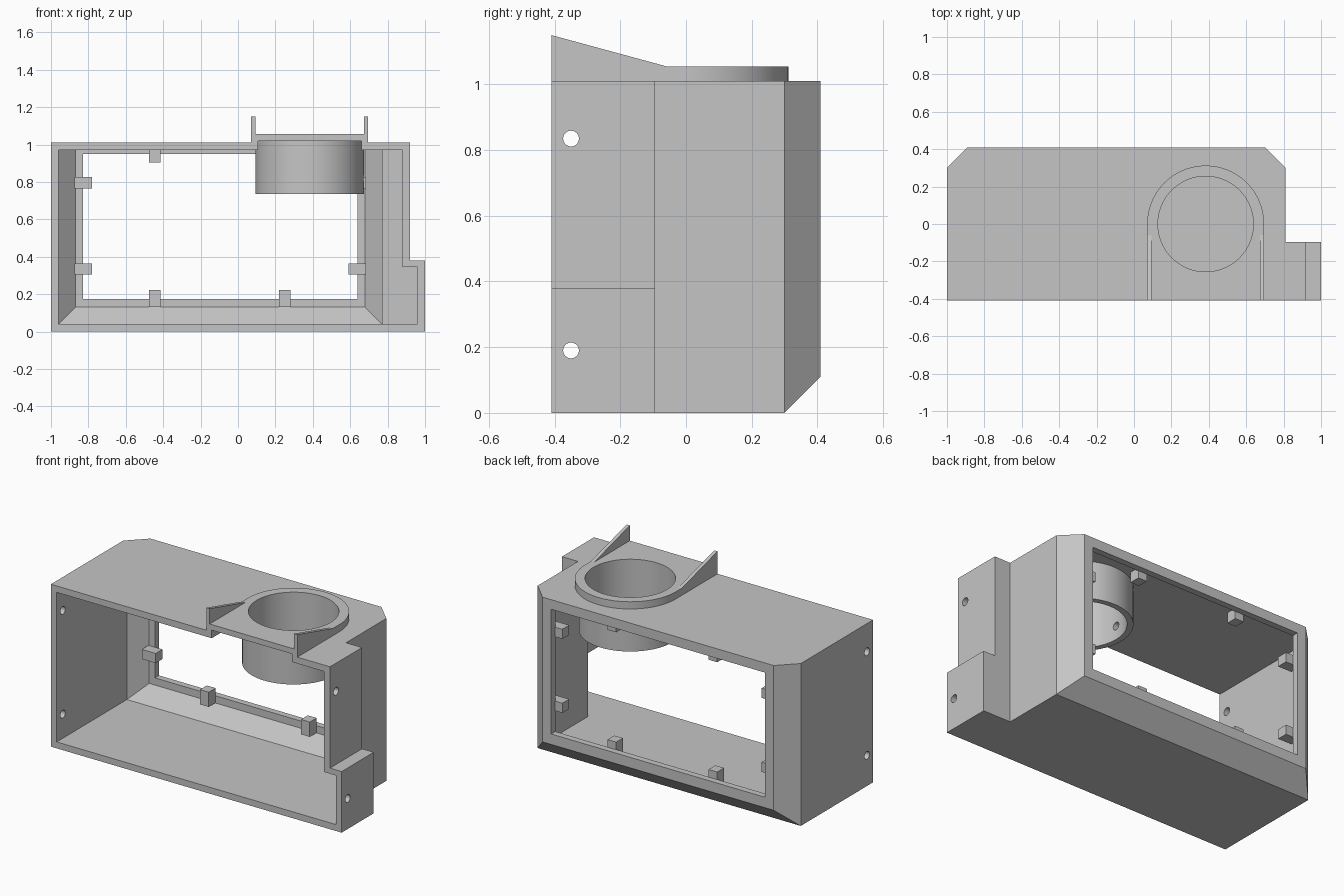
import bpy, bmesh
from math import cos, sin, pi, radians
from mathutils import Vector

cube = bpy.data.objects.get("Cube")
if cube:
    bpy.data.objects.remove(cube, do_unlink=True)

grey = bpy.data.materials.new("light_grey")
grey.use_nodes = True
grey.diffuse_color = (0.56, 0.56, 0.56, 1)
grey.node_tree.nodes["Principled BSDF"].inputs["Base Color"].default_value = (0.56, 0.56, 0.56, 1)

FRONT, BACK, TOP, WALL = -0.41, 0.41, 1.01, 0.04
LEFT_END, RIGHT_END = 0.81, -1.0
RING_X = 0.383


def finish(name, bm):
    bmesh.ops.recalc_face_normals(bm, faces=bm.faces)
    mesh = bpy.data.meshes.new(name)
    bm.to_mesh(mesh)
    bm.free()
    mesh.materials.append(grey)
    ob = bpy.data.objects.new(name, mesh)
    bpy.context.collection.objects.link(ob)
    return ob


def prism(name, points, direction):
    """Extrude a closed outline along a vector."""
    bm = bmesh.new()
    face = bm.faces.new([bm.verts.new(p) for p in points])
    out = bmesh.ops.extrude_face_region(bm, geom=[face], use_keep_orig=True)
    verts = [g for g in out["geom"] if isinstance(g, bmesh.types.BMVert)]
    bmesh.ops.translate(bm, verts=verts, vec=Vector(direction))
    return finish(name, bm)


def box(name, x, y, z):
    pts = [(x[0], y[0], z[0]), (x[1], y[0], z[0]), (x[1], y[1], z[0]), (x[0], y[1], z[0])]
    return prism(name, pts, (0, 0, z[1] - z[0]))


def arc(radius, start, end, n, z):
    return [(RING_X + radius * cos(start + (end - start) * i / n),
             radius * sin(start + (end - start) * i / n), z) for i in range(n + 1)]


def upright_cylinder(name, radius, z0, z1, n=96):
    return prism(name, arc(radius, 0, 2 * pi, n, z0)[:-1], (0, 0, z1 - z0))


def cross_rod(name, x0, x1, y, z, radius, n=32):
    pts = [(x0, y + radius * cos(2 * pi * i / n), z + radius * sin(2 * pi * i / n)) for i in range(n)]
    return prism(name, pts, (x1 - x0, 0, 0))


def combine(target, tool, operation):
    tool.hide_render = True
    mod = target.modifiers.new(operation.lower(), "BOOLEAN")
    mod.operation, mod.object, mod.solver = operation, tool, "EXACT"
    bpy.context.view_layer.objects.active = target
    bpy.ops.object.modifier_apply(modifier=mod.name)
    bpy.data.objects.remove(tool, do_unlink=True)


def chamfered_block(name, x, y, z, cut):
    """Box whose rear side edges and rear bottom edge are cut at 45 degrees."""
    block = box(name, x, y, z)
    bm = bmesh.new()
    bm.from_mesh(block.data)
    for co, no in (((x[0] + cut, y[1], 0), (-1, 1, 0)),
                   ((x[1] - cut, y[1], 0), (1, 1, 0)),
                   ((0, y[1], z[0] + cut), (0, 1, -1))):
        bmesh.ops.bisect_plane(bm, geom=bm.verts[:] + bm.edges[:] + bm.faces[:],
                               plane_co=co, plane_no=no, clear_outer=True)
        bmesh.ops.holes_fill(bm, edges=[e for e in bm.edges if e.is_boundary])
    bmesh.ops.recalc_face_normals(bm, faces=bm.faces)
    bm.to_mesh(block.data)
    bm.free()
    return block


# Outer shell, with the two-level side step and the raised collar on the roof
housing = chamfered_block("housing", (RIGHT_END, LEFT_END), (FRONT, BACK), (0, TOP), 0.11)
combine(housing, box("tall_step", (0.6, 0.92), (FRONT, -0.095), (0, TOP)), "UNION")
combine(housing, box("low_step", (0.6, 1.0), (FRONT, -0.095), (0, 0.38)), "UNION")
outline = arc(0.3125, 0, pi, 48, 0.99)
outline += [(RING_X - 0.3125, FRONT, 0.99), (RING_X + 0.3125, FRONT, 0.99)]
combine(housing, prism("collar", outline, (0, 0, 0.065)), "UNION")

# Hollow interior, rear window and the recess beneath the collar
cavities = [
    chamfered_block("main_cavity", (RIGHT_END + WALL, LEFT_END - WALL), (-0.6, BACK - WALL),
                    (WALL, TOP - WALL), 0.09),
    box("tall_cavity", (0.5, 0.88), (-0.55, -0.135), (WALL, TOP - WALL)),
    box("low_cavity", (0.5, 0.96), (-0.55, -0.135), (WALL, 0.345)),
    box("window", (-0.83, 0.64), (0.3, 0.5), (0.175, 0.95)),
    box("collar_recess", (RING_X - 0.277, RING_X + 0.277), (-0.5, 0), (0.9, 1.02)),
]
for cavity in cavities:
    combine(housing, cavity, "DIFFERENCE")

# Hanging tube with its bore and cross hole
combine(housing, upright_cylinder("tube", 0.29, 0.735, 1.035), "UNION")
combine(housing, upright_cylinder("bore", 0.255, 0.6, 1.2), "DIFFERENCE")
combine(housing, cross_rod("tube_hole", RING_X - 0.33, RING_X + 0.33, 0, 0.82, 0.024), "DIFFERENCE")

# Screw holes through both side walls
for z in (0.19, 0.835):
    combine(housing, cross_rod("screw_hole", -1.1, 1.1, -0.35, z, 0.024), "DIFFERENCE")

bpy.ops.object.select_all(action="DESELECT")
housing.select_set(True)
bpy.context.view_layer.objects.active = housing
bpy.ops.object.shade_smooth_by_angle(angle=radians(30))

# Sloping fins either side of the collar
for side, x in (("right", RING_X - 0.3125), ("left", RING_X + 0.2905)):
    prism(side + "_fin", [(x, FRONT, 1.04), (x, FRONT, 1.15), (x, -0.06, 1.055), (x, -0.06, 1.04)],
          (0.022, 0, 0))

# Small tabs around the rear window
depth = (0.305, 0.372)
for x in (-0.445, 0.25):
    box("bottom_tab", (x - 0.03, x + 0.03), depth, (0.13, 0.222))
    box("top_tab", (x - 0.03, x + 0.03), depth, (0.905, 0.975))
for z in (0.335, 0.795):
    box("right_tab", (-0.875, -0.78), depth, (z - 0.03, z + 0.03))
    box("left_tab", (0.59, 0.685), depth, (z - 0.03, z + 0.03))
